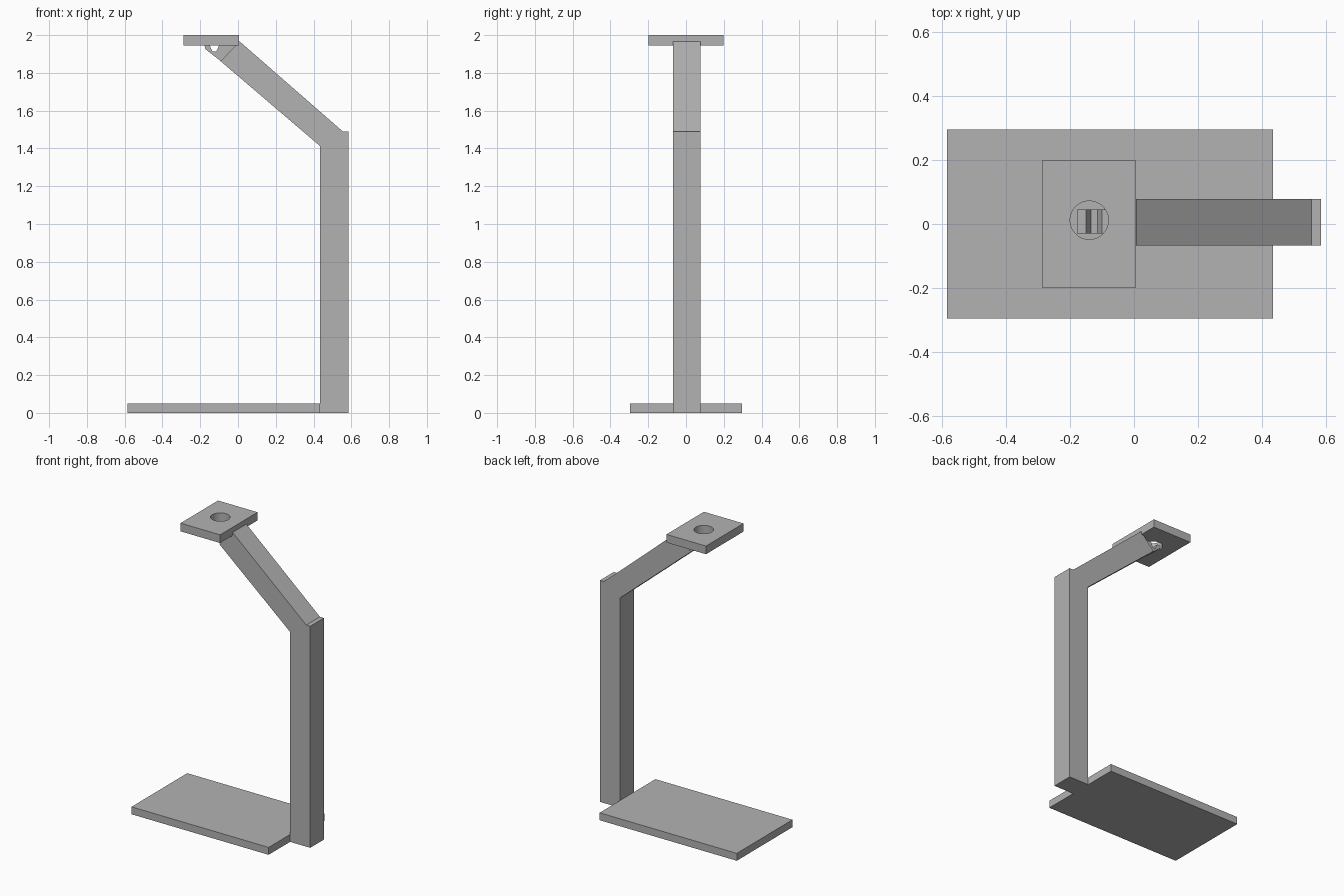
import bpy
import bmesh
import math

cube = bpy.data.objects.get("Cube")
if cube:
    bpy.data.objects.remove(cube, do_unlink=True)

grey = bpy.data.materials.new("plain grey")
grey.use_nodes = True
colour = (0.45, 0.45, 0.45, 1)
grey.diffuse_color = colour
grey.node_tree.nodes["Principled BSDF"].inputs["Base Color"].default_value = colour


def extrude_profile(name, points, y0, y1):
    """Extrude a closed x-z outline from y0 to y1."""
    bm = bmesh.new()
    face = bm.faces.new([bm.verts.new((x, y0, z)) for x, z in points])
    result = bmesh.ops.extrude_face_region(bm, geom=[face])
    moved = [v for v in result["geom"] if isinstance(v, bmesh.types.BMVert)]
    bmesh.ops.translate(bm, vec=(0, y1 - y0, 0), verts=moved)
    bmesh.ops.recalc_face_normals(bm, faces=bm.faces)
    mesh = bpy.data.meshes.new(name)
    bm.to_mesh(mesh)
    bm.free()
    mesh.materials.append(grey)
    obj = bpy.data.objects.new(name, mesh)
    bpy.context.collection.objects.link(obj)
    return obj


def box(name, x0, x1, y0, y1, z0, z1):
    return extrude_profile(name, [(x0, z0), (x1, z0), (x1, z1), (x0, z1)], y0, y1)


# Base plate
box("base_plate", -0.585, 0.435, -0.296, 0.296, 0, 0.05)

# Upright post and slanted arm in one bent profile
extrude_profile("post_and_arm", [
    (0.435, 0), (0.585, 0), (0.585, 1.49), (0.555, 1.49),
    (0.008, 1.967), (-0.092, 1.862), (0.435, 1.412)], -0.068, 0.078)

# Head plate with a round through hole
head = box("head_plate", -0.288, 0.006, -0.199, 0.199, 1.945, 2.0)
bpy.ops.mesh.primitive_cylinder_add(vertices=48, radius=0.06, depth=0.3,
                                    location=(-0.14, 0.012, 1.97))
cutter = bpy.context.object
cutter.name = "hole_cutter"
cutter.hide_render = True
cutter.hide_set(True)
hole = head.modifiers.new("hole", 'BOOLEAN')
hole.operation = 'DIFFERENCE'
hole.solver = 'EXACT'
hole.object = cutter

# Small notched bracket joining the arm tip to the head plate
extrude_profile("arm_tip_bracket", [
    (-0.178, 1.946), (-0.172, 1.925), (-0.065, 1.842), (0, 1.946),
    (-0.1, 1.946), (-0.115, 1.912), (-0.135, 1.912), (-0.15, 1.946)], -0.03, 0.045)
